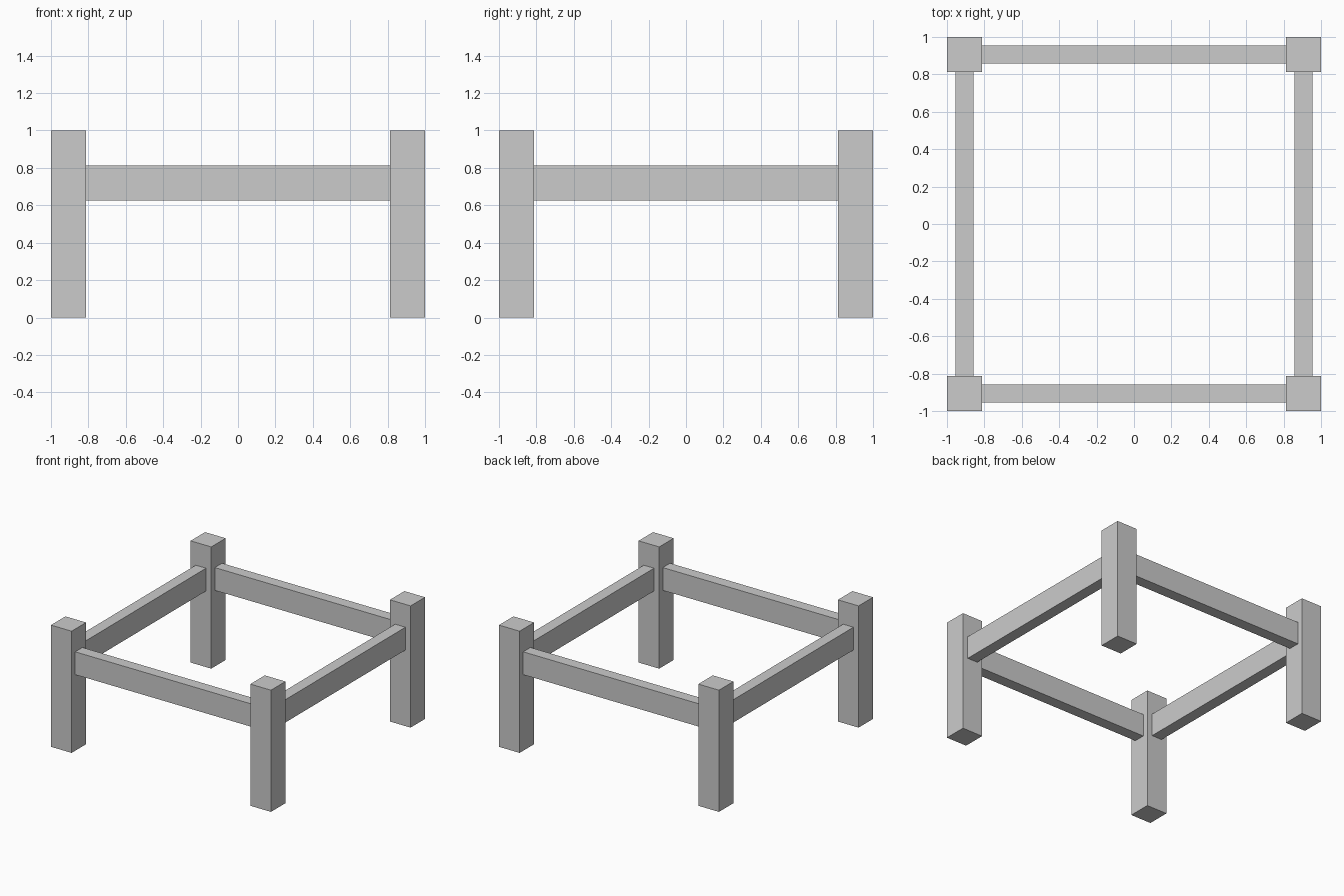
import bpy

if "Cube" in bpy.data.objects:
    bpy.data.objects.remove(bpy.data.objects["Cube"])

LEG = 0.1875            # leg side
MID = 1 - LEG / 2       # centre line of legs and rails
SPAN = 2 * (1 - LEG)    # rail length between legs
THICK = LEG / 2         # rail thickness
RAIL_Z = 0.71875        # rail centre height


def box(name, loc, size):
    bpy.ops.mesh.primitive_cube_add(size=1, location=loc)
    ob = bpy.context.object
    ob.name = name
    ob.scale = size
    bpy.ops.object.transform_apply(location=False, rotation=False, scale=True)
    return ob


# Four square legs
for sy, depth in ((-1, "front"), (1, "back")):
    for sx, side in ((-1, "left"), (1, "right")):
        box(f"{depth}_{side}_leg", (sx * MID, sy * MID, 0.5), (LEG, LEG, 1))

# Rails joining neighbouring legs
for s, depth, side in ((-1, "front", "left"), (1, "back", "right")):
    box(f"{depth}_rail", (0, s * MID, RAIL_Z), (SPAN, THICK, LEG))
    box(f"{side}_rail", (s * MID, 0, RAIL_Z), (THICK, SPAN, LEG))
